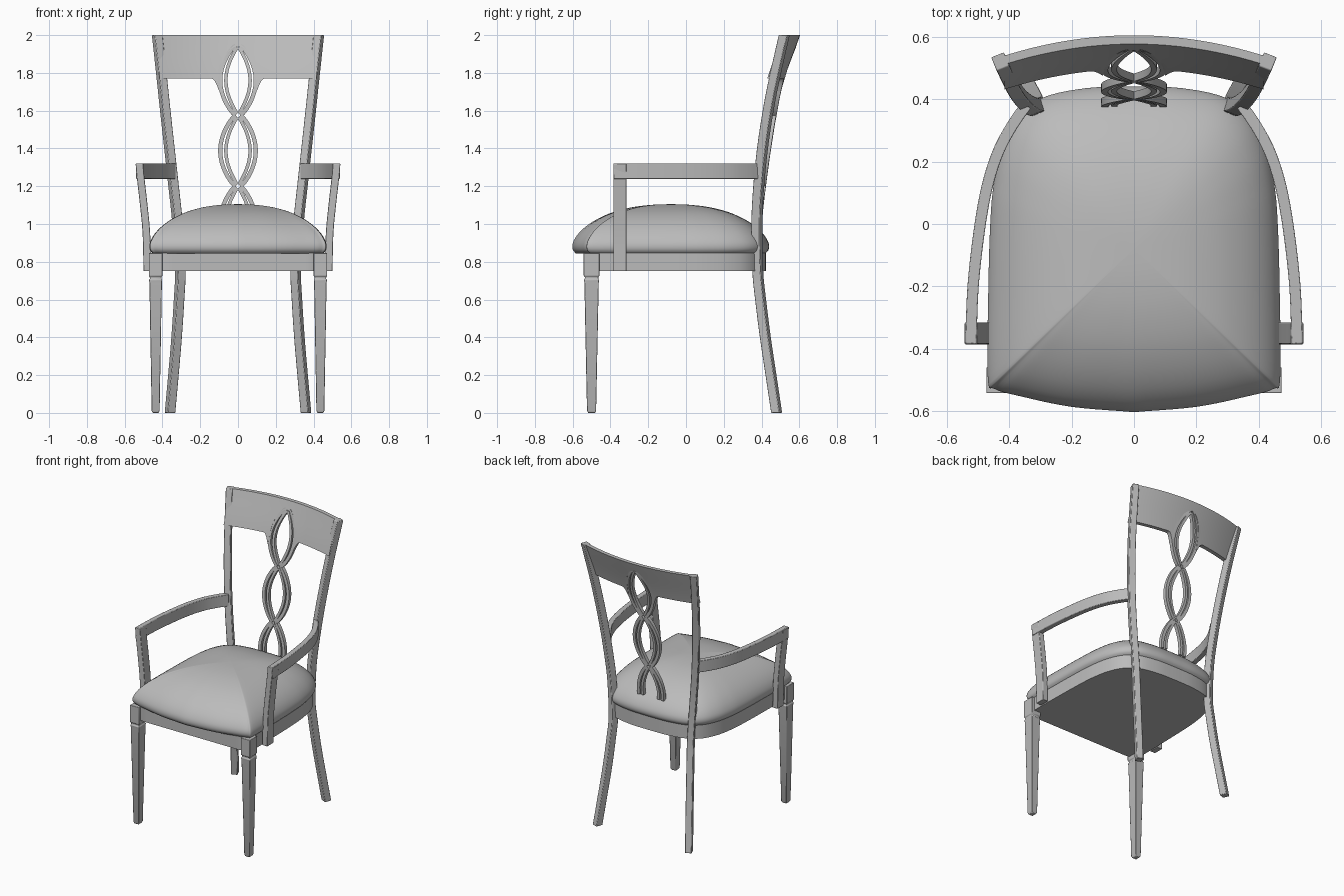
import bpy, bmesh, math
from mathutils import Vector

cube = bpy.data.objects.get("Cube")
if cube:
    bpy.data.objects.remove(cube, do_unlink=True)

grey = bpy.data.materials.new("soft grey")
grey.use_nodes = True
grey.diffuse_color = (0.5, 0.5, 0.5, 1)
grey.node_tree.nodes["Principled BSDF"].inputs["Base Color"].default_value = (0.5, 0.5, 0.5, 1)


def spline(points, steps=5):
    """Smooth curve through the control points."""
    pts = [Vector(p) for p in points]
    ext = [2 * pts[0] - pts[1]] + pts + [2 * pts[-1] - pts[-2]]
    out = []
    for a, b, c, d in zip(ext, ext[1:], ext[2:], ext[3:]):
        for i in range(steps):
            t = i / steps
            out.append(0.5 * (2 * b + (c - a) * t + (2 * a - 5 * b + 4 * c - d) * t * t
                              + (3 * b - a - 3 * c + d) * t ** 3))
    return out + [pts[-1]]


def loft(name, rings, bevel=0, angle=40):
    """Skin a run of equal-sized rings and cap both ends."""
    bm = bmesh.new()
    rows = [[bm.verts.new(p) for p in ring] for ring in rings]
    n = len(rows[0])
    for low, high in zip(rows, rows[1:]):
        for i in range(n):
            j = (i + 1) % n
            bm.faces.new((low[i], low[j], high[j], high[i]))
    bm.faces.new(rows[0][::-1])
    bm.faces.new(rows[-1])
    bmesh.ops.recalc_face_normals(bm, faces=bm.faces)
    mesh = bpy.data.meshes.new(name)
    bm.to_mesh(mesh)
    bm.free()
    mesh.materials.append(grey)
    obj = bpy.data.objects.new(name, mesh)
    bpy.context.collection.objects.link(obj)
    if bevel:
        mod = obj.modifiers.new("soft edges", 'BEVEL')
        mod.width, mod.segments, mod.limit_method = bevel, 2, 'ANGLE'
        mod.angle_limit = math.radians(40)
    bpy.ops.object.select_all(action='DESELECT')
    obj.select_set(True)
    bpy.context.view_layer.objects.active = obj
    bpy.ops.object.shade_smooth_by_angle(angle=math.radians(angle))
    return obj


def rect(center, u, v):
    c, u, v = Vector(center), Vector(u), Vector(v)
    return [c - u - v, c + u - v, c + u + v, c - u + v]


# Seat outline, right half mirrored into a full loop
half = spline([(0, -.602), (.2, -.585), (.36, -.552), (.445, -.528), (.468, -.49),
               (.466, -.2), (.46, 0), (.45, .12), (.425, .24), (.375, .34),
               (.29, .405), (.15, .435), (0, .44)])
outline = half + [Vector((-p.x, p.y)) for p in half[-2:0:-1]]
mid = Vector((0, -.08))


def seat_ring(scale, z, front=-1):
    ring = [mid + (p - mid) * scale for p in outline]
    return [(p.x, max(p.y, front), z) for p in ring]


# Domed cushion and the frame below it
profile = spline([(.965, .845), (.993, .862), (1, .885), (.985, .912), (.94, .948),
                  (.86, .988), (.74, 1.028), (.58, 1.064), (.38, 1.09),
                  (.18, 1.102), (.01, 1.105)], 3)
loft("seat_cushion", [seat_ring(s, z) for s, z in profile], angle=60)
loft("seat_frame", [seat_ring(.967, .75, -.53), seat_ring(.967, .848, -.53)])

# Paths shared by both sides: back posts, arm rail and arm post
post_path = spline([(.36, .48, 0), (.342, .45, .2), (.325, .42, .4), (.312, .395, .6),
                    (.306, .38, .75), (.32, .375, 1), (.341, .385, 1.2), (.363, .405, 1.4),
                    (.385, .435, 1.6), (.403, .468, 1.77), (.428, .52, 2)], 4)
rail_path = spline([(.522, -.383), (.515, -.2), (.495, -.02), (.47, .12),
                    (.435, .23), (.39, .315), (.345, .38)])
arm_path = spline([(.48, .75), (.485, .95), (.499, 1.1), (.516, 1.25), (.522, 1.319)], 3)
leg_steps = [(0, .016), (.012, .021), (.69, .033), (.705, .035), (.71, .031),
             (.72, .031), (.725, .036), (.846, .036)]

for side, word in ((1, "left"), (-1, "right")):
    # Tapered front leg with a necked square block
    loft(f"front_leg_{word}",
         [rect((side * .436, -.5, z), (h, 0, 0), (0, h * 1.15, 0)) for z, h in leg_steps], .003)

    # Continuous rear leg and back post, turned to follow the curved back
    turn = math.radians(22) * side
    u = Vector((math.cos(turn), -math.sin(turn), 0)) * .022
    v = Vector((math.sin(turn), math.cos(turn), 0)) * .024
    loft(f"back_post_{word}", [rect((p.x * side, p.y, p.z), u, v) for p in post_path], .004)

    # Curved arm rail
    rings = []
    for i, p in enumerate(rail_path):
        d = rail_path[min(i + 1, len(rail_path) - 1)] - rail_path[max(i - 1, 0)]
        d.normalize()
        rings.append(rect((p.x * side, p.y, 1.28), (d.y * side * .018, -d.x * .018, 0), (0, 0, .041)))
    loft(f"arm_rail_{word}", rings, .003)

    # Upright that carries the arm
    loft(f"arm_post_{word}",
         [rect((x * side, -.35, z), (.02, 0, 0), (0, .035, 0)) for x, z in arm_path], .003)

# Curved, leaning surface on which the crest and splat lie
lean = spline([(.385, .9), (.395, 1.05), (.41, 1.2), (.44, 1.4), (.467, 1.58),
               (.51, 1.77), (.59, 2)], 8)


def back_y(x, z):
    for a, b in zip(lean, lean[1:]):
        if z <= b.y:
            break
    return a.x + (b.x - a.x) * (z - a.y) / (b.y - a.y) - .38 * x * x


# Crest: a panel whose lower edge arches around the top loop of the splat
def crest_bottom(x):
    x = abs(x)
    if x < .095:
        return 1.76 + .18 * math.sqrt(1 - (x / .095) ** 2)
    return 1.69 + .08 * math.sin(min(1, (x - .095) / .045) * math.pi / 2)


xs = [-.415 + .83 * i / 100 for i in range(101)]
crest_rings = []
for x in xs:
    low = crest_bottom(x)
    levels = [low + (2 - low) * k / 6 for k in range(7)]
    front = [(x, back_y(x, z) - .014, z) for z in levels]
    back = [(x, back_y(x, z) + .014, z) for z in reversed(levels)]
    crest_rings.append(front + back)
loft("crest_rail", crest_rings)


# Pierced splat: each loop is a pair of outer strands around a pointed lens
def strand(name, side, base, swell, power, low, high, start, width):
    pts = []
    for i in range(33):
        t = start + (1 - start) * i / 32
        pts.append(Vector((side * (base + swell * math.sin(math.pi * t) ** power), low + (high - low) * t)))
    rings = []
    for i, p in enumerate(pts):
        d = (pts[min(i + 1, 32)] - pts[max(i - 1, 0)]).normalized()
        rings.append(rect((p.x, back_y(*p), p.y), (d.y * width, 0, -d.x * width), (0, .0125, 0)))
    loft(name, rings)


for n, (low, high, start) in enumerate(((1.575, 1.945, 0), (1.2, 1.575, 0), (.82, 1.2, .4))):
    for side, word in ((1, "left"), (-1, "right")):
        strand(f"splat_outer_{n}_{word}", side, .012, .082, .75, low, high, start, .011)
        strand(f"splat_lens_{n}_{word}", side, .004, .06, .9, low + .01, high - .01, start, .009)
